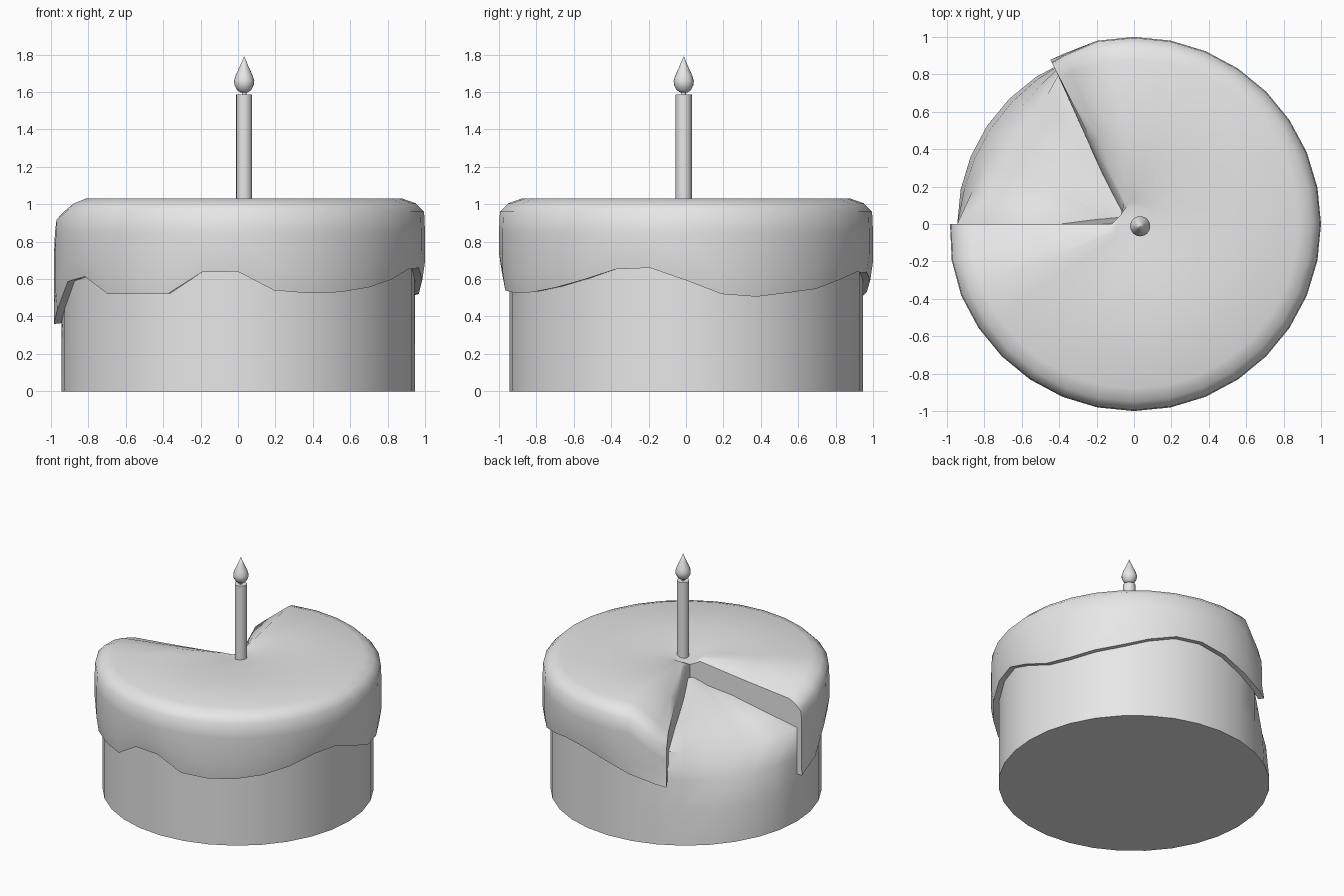
import bpy, bmesh, math
from math import sin, cos, pi, radians

if "Cube" in bpy.data.objects:
    bpy.data.objects.remove(bpy.data.objects["Cube"])

GREY = (0.8, 0.8, 0.8, 1)
mat = bpy.data.materials.new("plain light grey")
mat.use_nodes = True
mat.diffuse_color = GREY
mat.node_tree.nodes["Principled BSDF"].inputs["Base Color"].default_value = GREY

SEGMENTS = 32
STEP = 360 / SEGMENTS
WEDGE_START, WEDGE_END = 117, 180
TIP = (-0.07, 0.05)


def lerp(a, b, t):
    return a + (b - a) * t


def finish(name, bm, angle=60):
    bmesh.ops.recalc_face_normals(bm, faces=bm.faces)
    mesh = bpy.data.meshes.new(name)
    bm.to_mesh(mesh)
    bm.free()
    ob = bpy.data.objects.new(name, mesh)
    bpy.context.collection.objects.link(ob)
    mesh.materials.append(mat)
    bpy.ops.object.select_all(action='DESELECT')
    bpy.context.view_layer.objects.active = ob
    ob.select_set(True)
    bpy.ops.object.shade_smooth_by_angle(angle=radians(angle))
    return ob


def column(bm, angle, profile):
    a = radians(angle)
    return [bm.verts.new((r * cos(a), r * sin(a), z)) for r, z in profile]


def skin(bm, columns):
    for left, right in zip(columns, columns[1:]):
        for i in range(len(left) - 1):
            bm.faces.new((left[i], right[i], right[i + 1], left[i + 1]))


def fan(bm, columns, index, point):
    for left, right in zip(columns, columns[1:]):
        bm.faces.new((point, left[index], right[index]))


def lathe(name, profile, sides, x=0, y=0, angle=60):
    bm = bmesh.new()
    cols = [column(bm, 360 * i / sides, profile) for i in range(sides)]
    cols.append(cols[0])
    skin(bm, cols)
    bm.faces.new([c[0] for c in cols[:-1]])
    bm.faces.new([c[-1] for c in cols[:-1]])
    ob = finish(name, bm, angle)
    ob.location = (x, y, 0)
    return ob


# Cake body: a drum whose open wedge is scooped down towards the rim
drum = [(0.945, 0), (0.945, 0.25), (0.945, 0.5), (0.945, 0.72), (0.5, 0.8), (0.1, 0.88)]
scoop = [(0.945, 0), (0.92, 0.25), (0.86, 0.45), (0.75, 0.62), (0.5, 0.77), (0.1, 0.89)]
bm = bmesh.new()
cols = []
for i in range(SEGMENTS):
    t = (i * STEP - WEDGE_START) / (WEDGE_END - WEDGE_START)
    w = sin(pi * t) ** 0.5 if 0 < t < 1 else 0
    cols.append(column(bm, i * STEP, [(lerp(a, c, w), lerp(b, d, w))
                                      for (a, b), (c, d) in zip(drum, scoop)]))
cols.append(cols[0])
skin(bm, cols)
fan(bm, cols, -1, bm.verts.new((0, 0, 0.9)))
bm.faces.new([c[0] for c in cols[:-1]])
finish("cake_body", bm)

# Icing: a thick shell with a wavy lower edge, open over the wedge
edge = [(180, .36), (187, .38), (196, .5), (205, .62), (213, .62), (225, .52),
        (249, .52), (259, .64), (270, .64), (281, .54), (296, .52), (311, .54),
        (327, .6), (339, .66), (350, .66), (371, .52), (382, .505), (406, .55),
        (424, .63), (434, .65), (447, .61), (463, .52), (477, .46)]


def edge_height(angle):
    for (a, za), (b, zb) in zip(edge, edge[1:]):
        if angle <= b:
            return lerp(za, zb, (angle - a) / (b - a))
    return edge[-1][1]


def icing_profile(angle):
    low = edge_height(angle)
    # The top sags where the icing meets the wedge
    sag = 0.11 * max(0, 1 - (angle - 180) / 18) + 0.2 * max(0, 1 - (477 - angle) / 16)
    rim = 1 - 0.15 * sag
    return [(0.12, 1.03 - 0.2 * sag), (0.5, 1.03 - 0.6 * sag), (0.88, 1.03 - 0.95 * sag),
            (0.95 * rim, 1.005 - sag), (0.995 * rim, 0.96 - sag), (rim, 0.85 - sag),
            (rim, low + 0.1), (0.985, low), (0.94, low + 0.005)]


bm = bmesh.new()
angles = [180 + STEP * i for i in range(27)] + [477]
cols = [column(bm, a, icing_profile(a)) for a in angles]
skin(bm, cols)
tip_top = bm.verts.new((*TIP, 0.99))
tip_low = bm.verts.new((*TIP, 0.84))
fan(bm, cols, 0, tip_top)

# Cut walls of the icing
for a, col in ((angles[0], cols[0]), (angles[-1], cols[-1])):
    under = column(bm, a, [(0.93, 0.58), (0.6, 0.68), (0.15, 0.8)])
    bm.faces.new([tip_top] + col + under + [tip_low])
finish("icing", bm, 50)

# Candle, wick and flame
CX, CY = 0.033, -0.012
lathe("candle", [(0.043, 0.95), (0.043, 1.587)], 16, CX, CY)
lathe("wick", [(0.012, 1.57), (0.012, 1.62)], 8, CX, CY)
lathe("flame", [(0.02, 1.598), (0.038, 1.61), (0.052, 1.638), (0.054, 1.66),
                (0.045, 1.69), (0.022, 1.74), (0.001, 1.79)], 16, CX, CY, 70)
